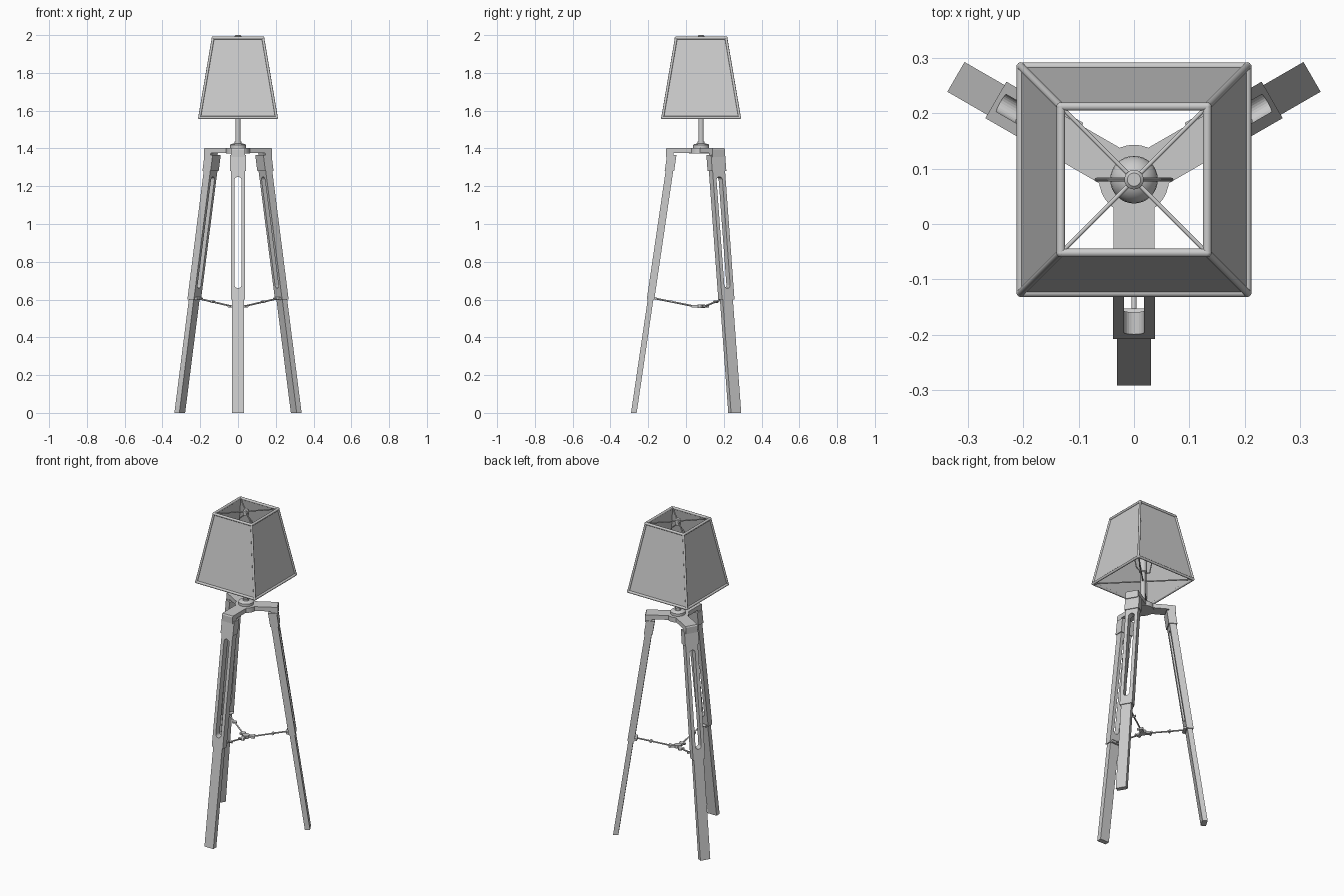
import bpy, bmesh, math
from mathutils import Matrix, Vector

cube = bpy.data.objects.get("Cube")
if cube:
    bpy.data.objects.remove(cube)

CENTRE = Vector((0, 0.08, 0))
LEGS = {"front": 0, "back_left": 120, "back_right": 240}

grey = bpy.data.materials.new("light_grey")
grey.use_nodes = True
grey.diffuse_color = (0.6, 0.6, 0.6, 1)
grey.node_tree.nodes["Principled BSDF"].inputs["Base Color"].default_value = (0.6, 0.6, 0.6, 1)


def add(name, bm, turn=0, smooth=False):
    """Turn a part about the tripod axis and link it."""
    bmesh.ops.recalc_face_normals(bm, faces=bm.faces)
    me = bpy.data.meshes.new(name)
    bm.to_mesh(me)
    bm.free()
    me.materials.append(grey)
    me.transform(Matrix.Translation(CENTRE) @ Matrix.Rotation(math.radians(turn), 4, 'Z'))
    ob = bpy.data.objects.new(name, me)
    bpy.context.collection.objects.link(ob)
    if smooth:
        bpy.ops.object.select_all(action='DESELECT')
        ob.select_set(True)
        bpy.context.view_layer.objects.active = ob
        bpy.ops.object.shade_smooth_by_angle(angle=math.radians(40))
    return ob


def box(bm, x, y, z):
    geo = bmesh.ops.create_cube(bm, size=1)["verts"]
    for v in geo:
        v.co = Vector([(a + b) / 2 + c * (b - a) for (a, b), c in zip((x, y, z), v.co)])
    return geo


def rod(bm, a, b, r, sides=10):
    a, b = Vector(a), Vector(b)
    d = b - a
    m = Matrix.Translation((a + b) / 2) @ d.to_track_quat('Z', 'Y').to_matrix().to_4x4()
    bmesh.ops.create_cone(bm, cap_ends=True, segments=sides, radius1=r, radius2=r,
                          depth=d.length, matrix=m)


def lathe(name, profile, sides=32):
    bm = bmesh.new()
    vs = [bm.verts.new((r, 0, z)) for r, z in profile]
    es = [bm.edges.new(p) for p in zip(vs, vs[1:])]
    bmesh.ops.spin(bm, geom=vs + es, cent=(0, 0, 0), axis=(0, 0, 1),
                   angle=math.tau, steps=sides)
    bmesh.ops.remove_doubles(bm, verts=bm.verts, dist=0.0001)
    return add(name, bm, smooth=True)


def prism(bm, outline, lo, hi, place):
    """Extrude a 2D outline from lo to hi; place maps (u, v, w) to a point."""
    rings = [[bm.verts.new(place(u, v, w)) for u, v in outline] for w in (lo, hi)]
    bm.faces.new(rings[0])
    bm.faces.new(rings[1])
    for i in range(len(outline)):
        j = (i + 1) % len(outline)
        bm.faces.new((rings[0][i], rings[0][j], rings[1][j], rings[1][i]))


def lean(bm):
    """Splay upright parts outward toward the foot."""
    for v in bm.verts:
        v.co.y -= 0.356 - 0.147 * v.co.z


def slot_half(side):
    """Half of the slotted upper leg, with rounded slot ends."""
    w, s, low, high = 0.038, 0.018, 0.66, 1.25
    pts = [(0, 0.6), (w, 0.6), (w, 1.3), (0, 1.3)]
    arc = [math.radians(a) for a in range(0, 91, 15)]
    pts += [(s * math.sin(a), high - s + s * math.cos(a)) for a in arc]
    pts += [(s * math.cos(a), low + s - s * math.sin(a)) for a in arc]
    return [(side * x, z) for x, z in pts]


# Tripod legs, clamps, crown arms and braces
for where, turn in LEGS.items():
    bm = bmesh.new()
    box(bm, (-0.031, 0.031), (-0.015, 0.015), (0, 0.62))
    lean(bm)
    add(where + "_lower_leg", bm, turn)

    bm = bmesh.new()
    for side in (-1, 1):
        prism(bm, slot_half(side), -0.02, 0.02, lambda u, v, w: (u, w, v))
    bmesh.ops.remove_doubles(bm, verts=bm.verts, dist=0.0001)
    inner = [f for f in bm.faces if all(abs(v.co.x) < 0.0001 for v in f.verts)]
    bmesh.ops.delete(bm, geom=inner, context='FACES')
    lean(bm)
    add(where + "_slotted_upper_leg", bm, turn)

    bm = bmesh.new()
    box(bm, (-0.043, 0.043), (-0.025, 0.025), (1.28, 1.365))
    lean(bm)
    add(where + "_leg_clamp", bm, turn)

    bm = bmesh.new()
    arm = [(0, 1.375), (0, 1.402), (-0.183, 1.402), (-0.187, 1.395),
           (-0.187, 1.355), (-0.15, 1.355), (-0.145, 1.375)]
    prism(bm, arm, -0.037, 0.037, lambda u, v, w: (w, u, v))
    add(where + "_crown_arm", bm, turn)

    bm = bmesh.new()
    rod(bm, (0, -0.03, 0.563), (0, -0.245, 0.606), 0.0045)
    rod(bm, (-0.012, -0.155, 0.588), (0.012, -0.155, 0.588), 0.007)
    rod(bm, (-0.03, -0.24, 0.605), (0.03, -0.24, 0.605), 0.008)
    box(bm, (-0.011, 0.011), (-0.05, 0), (0.557, 0.57))
    rod(bm, (-0.018, -0.046, 0.564), (0.018, -0.046, 0.564), 0.007)
    add(where + "_brace", bm, turn, smooth=True)

# Central fittings
lathe("brace_hub", [(0, 0.555), (0.02, 0.555), (0.02, 0.574), (0, 0.574)])
lathe("crown_hub", [(0, 1.372), (0.063, 1.372), (0.063, 1.402), (0.043, 1.402),
                    (0.043, 1.418), (0.036, 1.424), (0.018, 1.426), (0.018, 1.436), (0, 1.436)])
lathe("pole_and_socket", [(0, 1.42), (0.0135, 1.42), (0.0135, 1.62), (0.022, 1.625),
                          (0.022, 1.70), (0, 1.70)])
lathe("bulb", [(0, 1.69), (0.017, 1.69), (0.02, 1.72)] +
      [(0.043 * math.cos(a), 1.79 + 0.043 * math.sin(a))
       for a in [math.radians(d) for d in range(-45, 90, 15)]] + [(0, 1.833)])
lathe("finial", [(0, 1.965), (0.0175, 1.965), (0.0175, 1.995), (0.012, 2.0), (0, 2.0)])

# Wire harp around the bulb
bm = bmesh.new()
path = [(0.015, 1.62), (0.05, 1.64), (0.068, 1.72), (0.068, 1.83), (0.045, 1.93), (0, 1.97)]
for side in (-1, 1):
    for (xa, za), (xb, zb) in zip(path, path[1:]):
        rod(bm, (side * xa, 0, za), (side * xb, 0, zb), 0.0035, 8)
add("bulb_harp", bm, smooth=True)

# Tapered square shade with thin walls
BOTTOM, TOP = (0.204, 1.563), (0.132, 1.985)
CORNERS = [(1, 1), (-1, 1), (-1, -1), (1, -1)]
bm = bmesh.new()
loops = []
for h, z in ((BOTTOM[0], BOTTOM[1]), (TOP[0], TOP[1]),
             (TOP[0] - 0.006, TOP[1]), (BOTTOM[0] - 0.006, BOTTOM[1])):
    loops.append([bm.verts.new((x * h, y * h, z)) for x, y in CORNERS])
for k in range(4):
    a, b = loops[k], loops[(k + 1) % 4]
    for i in range(4):
        j = (i + 1) % 4
        bm.faces.new((a[i], a[j], b[j], b[i]))
add("shade_panels", bm)

# Piping along the shade edges
bm = bmesh.new()
for i, (x, y) in enumerate(CORNERS):
    nx, ny = CORNERS[(i + 1) % 4]
    for h, z in (BOTTOM, TOP):
        rod(bm, (x * h, y * h, z), (nx * h, ny * h, z), 0.008)
        bmesh.ops.create_uvsphere(bm, u_segments=10, v_segments=6, radius=0.008,
                                  matrix=Matrix.Translation((x * h, y * h, z)))
    rod(bm, (x * BOTTOM[0], y * BOTTOM[0], BOTTOM[1]), (x * TOP[0], y * TOP[0], TOP[1]), 0.007)
add("shade_piping", bm, smooth=True)

# Diagonal wire supports at both ends of the shade
for name, (h, z) in (("lower", BOTTOM), ("upper", TOP)):
    bm = bmesh.new()
    for x, y in CORNERS[:2]:
        rod(bm, (x * h, y * h, z), (-x * h, -y * h, z), 0.004)
    add(name + "_shade_supports", bm, smooth=True)
